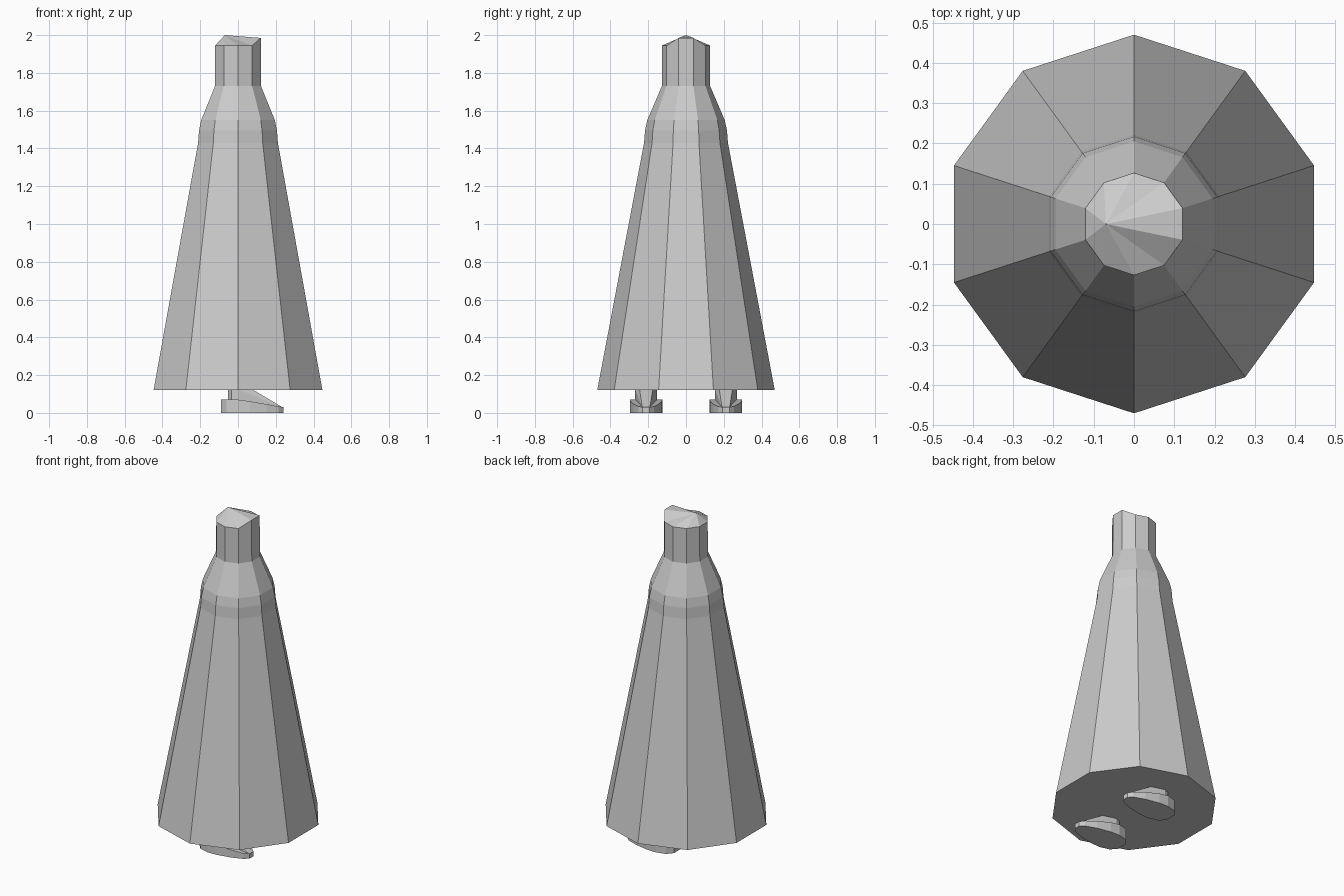
import bpy, bmesh, math

if "Cube" in bpy.data.objects:
    bpy.data.objects.remove(bpy.data.objects["Cube"])

SIDES = 10


def make_object(name, bm, mirror=False):
    bmesh.ops.recalc_face_normals(bm, faces=bm.faces[:])
    mesh = bpy.data.meshes.new(name)
    bm.to_mesh(mesh)
    bm.free()
    obj = bpy.data.objects.new(name, mesh)
    bpy.context.collection.objects.link(obj)
    if mirror:
        mod = obj.modifiers.new("Mirror", 'MIRROR')
        mod.use_axis = (False, True, False)
    return obj


def ring(bm, radius, z):
    angles = [math.radians(18 + 360 / SIDES * i) for i in range(SIDES)]
    return [bm.verts.new((radius * math.cos(a), radius * math.sin(a), z)) for a in angles]


def bridge(bm, low, high):
    n = len(low)
    for i in range(n):
        j = (i + 1) % n
        bm.faces.new((low[i], low[j], high[j], high[i]))


# Robe: ten-sided cone, shoulders and neck
bm = bmesh.new()
profile = [(0.47, 0.12), (0.222, 1.43), (0.217, 1.495), (0.205, 1.55), (0.128, 1.73), (0.127, 1.945)]
rings = [ring(bm, r, z) for r, z in profile]
for low, high in zip(rings, rings[1:]):
    bridge(bm, low, high)
bm.faces.new(rings[0][::-1])

# Head top: off-centre peak, two raised rim corners on the +x side
top = rings[-1]
for v in top:
    if v.co.x > 0.1:
        v.co.z = 1.985
peak = bm.verts.new((-0.07, 0, 2.0))
for i in range(SIDES):
    bm.faces.new((top[i], top[(i + 1) % SIDES], peak))
make_object("robed_body", bm)

FOOT_Y = 0.211

# Shoes: tapered outline (x, half width, top height), toes toward +x
bm = bmesh.new()
outline = [(-0.09, 0.035, 0.07), (-0.06, 0.07, 0.07), (0.0, 0.086, 0.07),
           (0.06, 0.084, 0.062), (0.15, 0.066, 0.046), (0.215, 0.042, 0.034), (0.24, 0.018, 0.03)]
loop = [(x, w, z) for x, w, z in outline] + [(x, -w, z) for x, w, z in reversed(outline)]
sole = [bm.verts.new((x, FOOT_Y + y, 0)) for x, y, z in loop]
upper = [bm.verts.new((x, FOOT_Y + y, z)) for x, y, z in loop]
bridge(bm, sole, upper)
bm.faces.new(sole)
n, m = len(upper), len(outline)
for i in range(m - 1):
    bm.faces.new((upper[i], upper[i + 1], upper[n - 2 - i], upper[n - 1 - i]))
make_object("shoes", bm, mirror=True)

# Insteps: wedges from ankle down to toe
bm = bmesh.new()
for x, w, z in [(0.0, 0.058, 0.05), (0.0, 0.058, 0.125), (0.075, 0.035, 0.125), (0.235, 0.02, 0.03)]:
    for s in (-1, 1):
        bm.verts.new((x, FOOT_Y + s * w, z))
bmesh.ops.convex_hull(bm, input=bm.verts[:])
make_object("insteps", bm, mirror=True)

# Ankles: short posts into the robe
bm = bmesh.new()
low = ring(bm, 0.057, 0.05)
high = ring(bm, 0.057, 0.13)
bridge(bm, low, high)
bm.faces.new(low)
bm.faces.new(high)
for v in bm.verts:
    v.co.y += FOOT_Y
make_object("ankles", bm, mirror=True)
